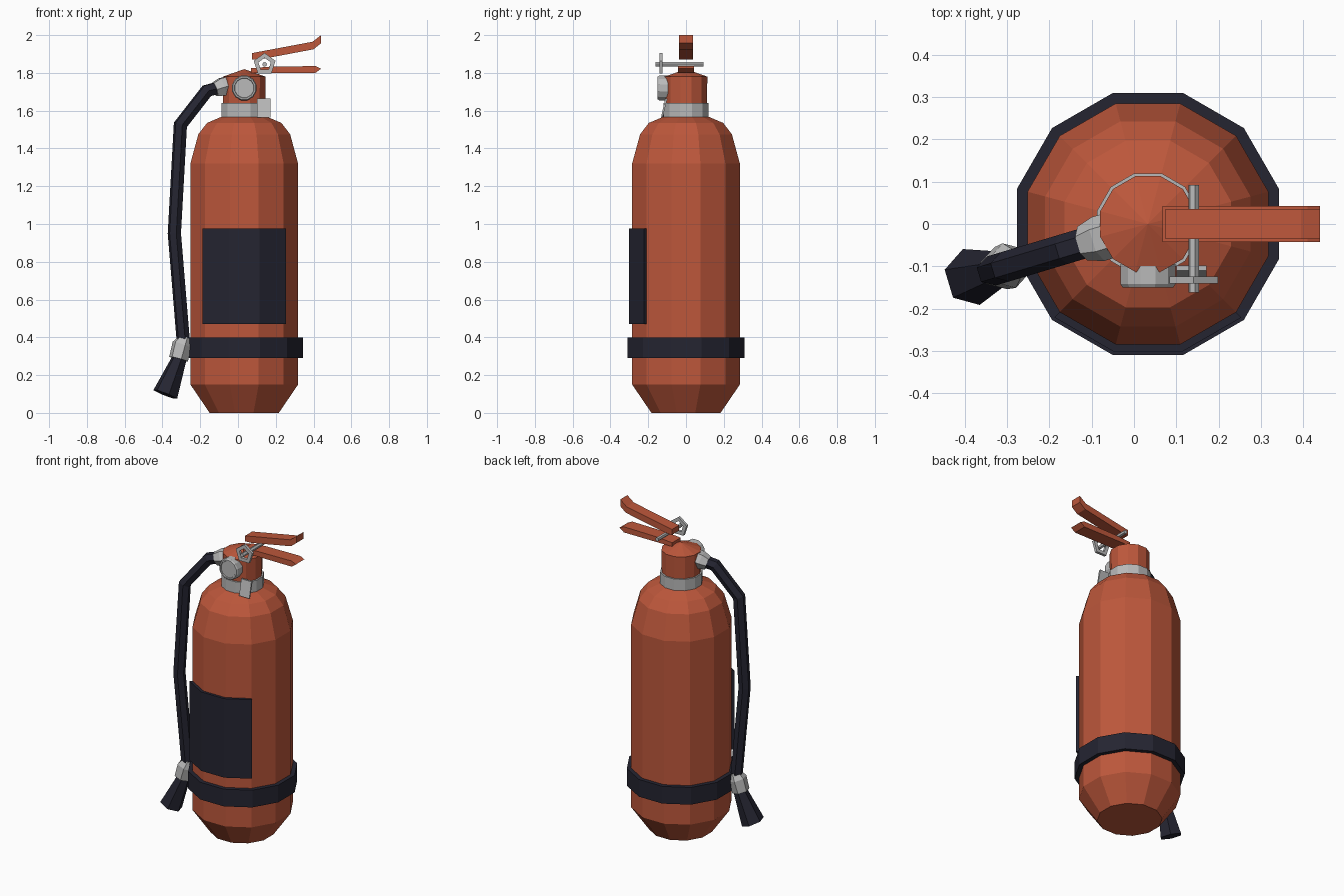
import bpy, bmesh
from math import cos, sin, pi, radians
from mathutils import Vector, Matrix

cube = bpy.data.objects.get("Cube")
if cube:
    bpy.data.objects.remove(cube, do_unlink=True)

CX = 0.033          # axis of the tank
SIDES = 12


def material(name, rgb):
    m = bpy.data.materials.new(name)
    m.use_nodes = True
    m.diffuse_color = (*rgb, 1)
    m.node_tree.nodes["Principled BSDF"].inputs["Base Color"].default_value = (*rgb, 1)
    return m


red = material("red_paint", (0.51, 0.096, 0.044))
black = material("dark_rubber", (0.018, 0.018, 0.031))
grey = material("grey_metal", (0.49, 0.49, 0.49))


def make(name, bm, mat):
    bmesh.ops.recalc_face_normals(bm, faces=bm.faces)
    mesh = bpy.data.meshes.new(name)
    bm.to_mesh(mesh)
    bm.free()
    mesh.materials.append(mat)
    obj = bpy.data.objects.new(name, mesh)
    bpy.context.collection.objects.link(obj)
    return obj


def loft(name, rings, mat, loop=False, caps=True):
    """Skin a list of equal closed rings of points."""
    bm = bmesh.new()
    vs = [[bm.verts.new(p) for p in ring] for ring in rings]
    n = len(vs[0])
    pairs = list(zip(vs, vs[1:])) + ([(vs[-1], vs[0])] if loop else [])
    for a, b in pairs:
        for i in range(n):
            j = (i + 1) % n
            bm.faces.new((a[i], a[j], b[j], b[i]))
    if caps and not loop:
        bm.faces.new(vs[0])
        bm.faces.new(vs[-1])
    bmesh.ops.remove_doubles(bm, verts=bm.verts, dist=0.0002)
    return make(name, bm, mat)


def lathe(name, profile, mat, loop=False, n=SIDES, matrix=None, start=pi / SIDES):
    """Spin (flat-to-centre distance, height) pairs into an n-sided solid."""
    matrix = matrix or Matrix.Translation((CX, 0, 0))
    k = cos(pi / n)
    rings = [[matrix @ Vector((r / k * cos(start + 2 * pi * i / n),
                               r / k * sin(start + 2 * pi * i / n), z))
              for i in range(n)] for r, z in profile]
    return loft(name, rings, mat, loop)


def extrude(name, outline, half, mat):
    """Extrude an x-z outline across y."""
    return loft(name, [[(x, y, z) for x, z in outline] for y in (-half, half)], mat)


# Hose parts lie in one upright plane through the tank axis
SLOPE = 0.3
side = Vector((SLOPE, -1, 0)).normalized()


def tube(name, path, radii, mat, n=6):
    pts = [Vector((x, SLOPE * (x - CX), z)) for x, z in path]
    rings = []
    for i, p in enumerate(pts):
        before = (p - pts[i - 1]).normalized() if i else None
        after = (pts[i + 1] - p).normalized() if i + 1 < len(pts) else None
        t = ((before or after) + (after or before)).normalized()
        mitre = 1 / t.dot(after or before)
        out = t.cross(side) * mitre
        rings.append([p + radii[i] * (out * cos(2 * pi * (k + 0.5) / n)
                                      + side * sin(2 * pi * (k + 0.5) / n))
                      for k in range(n)])
    return loft(name, rings, mat)


# Tank, strap, collar and valve
lathe("tank", [(0.183, 0), (0.285, 0.15), (0.285, 1.32), (0.243, 1.475),
               (0.197, 1.535), (0.11, 1.572)], red)
lathe("strap", [(0.28, 0.29), (0.31, 0.29), (0.31, 0.4), (0.28, 0.4)], black, loop=True)
lathe("collar", [(0.12, 1.565), (0.12, 1.64)], grey)
lathe("valve", [(0.111, 1.63), (0.113, 1.78), (0.0, 1.82)], red)

# Label plate wrapping the three front facets
k = cos(pi / SIDES)
rings = []
for a in (-135, -105, -75, -45):
    c, s = cos(radians(a)), sin(radians(a))
    rings.append([(CX + r / k * c, r / k * s, z)
                  for r, z in ((0.283, 0.47), (0.302, 0.47), (0.302, 0.975), (0.283, 0.975))])
loft("label", rings, black)

# Pressure gauge with a raised rim, facing the front
face_front = Matrix.Translation((CX, 0, 1.72)) @ Matrix.Rotation(radians(90), 4, "X")
lathe("gauge", [(0.065, 0.095), (0.065, 0.142), (0.06, 0.15), (0.052, 0.15),
                (0.05, 0.145)], grey, matrix=face_front)

# Levers
extrude("carry_handle", [(0.068, 1.8), (0.068, 1.825), (0.17, 1.833), (0.41, 1.836),
                         (0.44, 1.822), (0.41, 1.8)], 0.043, red)
extrude("squeeze_lever", [(0.075, 1.87), (0.075, 1.905), (0.395, 1.965), (0.44, 2.0),
                          (0.44, 1.957), (0.4, 1.925), (0.12, 1.872)], 0.036, red)

# Safety pin with a five-sided pull ring
pin_axis = Matrix.Translation((0.141, 0, 1.845)) @ Matrix.Rotation(radians(90), 4, "X")
lathe("safety_pin", [(0.011, -0.092), (0.011, 0.162)], grey, n=6, matrix=pin_axis)
lathe("pull_ring", [(0.028, 0.124), (0.049, 0.124), (0.049, 0.141), (0.028, 0.141)],
      grey, loop=True, n=5, matrix=pin_axis, start=pi / 2)

# Hanging tag, leaning away from the collar
loft("tag", [[(x, -0.098, 1.665), (x, -0.11, 1.665), (x, -0.132, 1.565), (x, -0.124, 1.565)]
             for x in (0.1, 0.172)], grey)

# Hose with its fittings and nozzle
tube("hose_fitting", [(-0.05, 1.735), (-0.085, 1.725), (-0.122, 1.712)],
     [0.054, 0.054, 0.042], grey)
tube("hose", [(-0.1, 1.722), (-0.165, 1.705), (-0.305, 1.525), (-0.337, 0.95), (-0.288, 0.36)],
     [0.036] * 5, black)
tube("nozzle_fitting", [(-0.278, 0.4), (-0.295, 0.36), (-0.315, 0.285)],
     [0.035, 0.055, 0.052], grey)
tube("nozzle", [(-0.298, 0.32), (-0.385, 0.098)], [0.035, 0.069], black)
